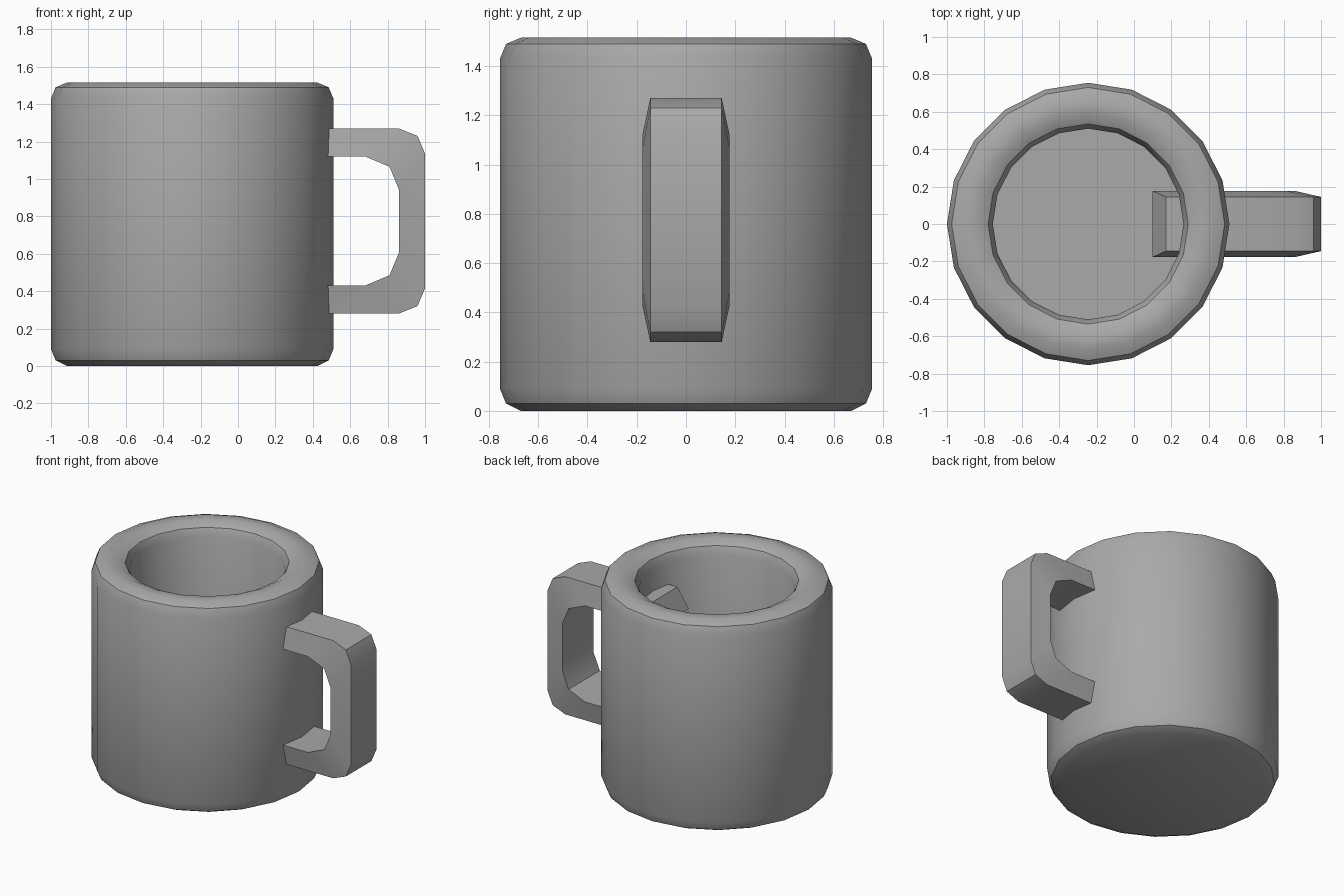
import bpy
import bmesh
import math

default = bpy.data.objects.get("Cube")
if default:
    bpy.data.objects.remove(default, do_unlink=True)

# Single plain grey material
grey = bpy.data.materials.new("plain grey")
grey.use_nodes = True
colour = (0.4, 0.4, 0.4, 1.0)
grey.diffuse_color = colour
grey.node_tree.nodes["Principled BSDF"].inputs["Base Color"].default_value = colour

CENTRE_X = -0.245
SIDES = 20


def finish(bm, name):
    """Turn a bmesh into a grey object, smooth except at sharp edges."""
    bmesh.ops.recalc_face_normals(bm, faces=bm.faces)
    mesh = bpy.data.meshes.new(name)
    bm.to_mesh(mesh)
    bm.free()
    mesh.materials.append(grey)
    obj = bpy.data.objects.new(name, mesh)
    bpy.context.collection.objects.link(obj)
    bpy.ops.object.select_all(action="DESELECT")
    obj.select_set(True)
    bpy.context.view_layer.objects.active = obj
    bpy.ops.object.shade_smooth_by_angle(angle=math.radians(30))
    return obj


def bridge(bm, loops):
    """Skin consecutive vertex loops and cap both ends."""
    for a, b in zip(loops, loops[1:]):
        n = len(a)
        for i in range(n):
            j = (i + 1) % n
            bm.faces.new((a[i], a[j], b[j], b[i]))
    bm.faces.new(loops[0])
    bm.faces.new(loops[-1])


# Cup body: bevelled outer wall, rounded rim, inner wall and floor
profile = [
    (0.67, 0), (0.73, 0.03), (0.755, 0.09),
    (0.755, 1.43), (0.73, 1.49), (0.67, 1.515),
    (0.595, 1.515), (0.535, 1.485), (0.51, 1.43), (0.51, 0.15),
]
bm = bmesh.new()
rings = []
for radius, z in profile:
    ring = []
    for i in range(SIDES):
        a = math.tau * i / SIDES
        ring.append(bm.verts.new((CENTRE_X + radius * math.cos(a), radius * math.sin(a), z)))
    rings.append(ring)
bridge(bm, rings)
finish(bm, "cup_body")

# Handle: outer and inner outline of the upper half, mirrored downwards
MID_Z = 0.775
upper = [
    ((0.17, 1.27), (0.10, 1.12)),
    ((0.86, 1.27), (0.68, 1.12)),
    ((0.96, 1.23), (0.81, 1.065)),
    ((1.0, 1.135), (0.86, 0.945)),
]
lower = [tuple((x, 2 * MID_Z - z) for x, z in pair) for pair in reversed(upper)]
OUTER_HALF, INNER_HALF = 0.145, 0.177
bm = bmesh.new()
sections = []
for (ox, oz), (ix, iz) in upper + lower:
    corners = ((ox, -OUTER_HALF, oz), (ox, OUTER_HALF, oz),
               (ix, INNER_HALF, iz), (ix, -INNER_HALF, iz))
    sections.append([bm.verts.new(c) for c in corners])
bridge(bm, sections)
finish(bm, "handle")
